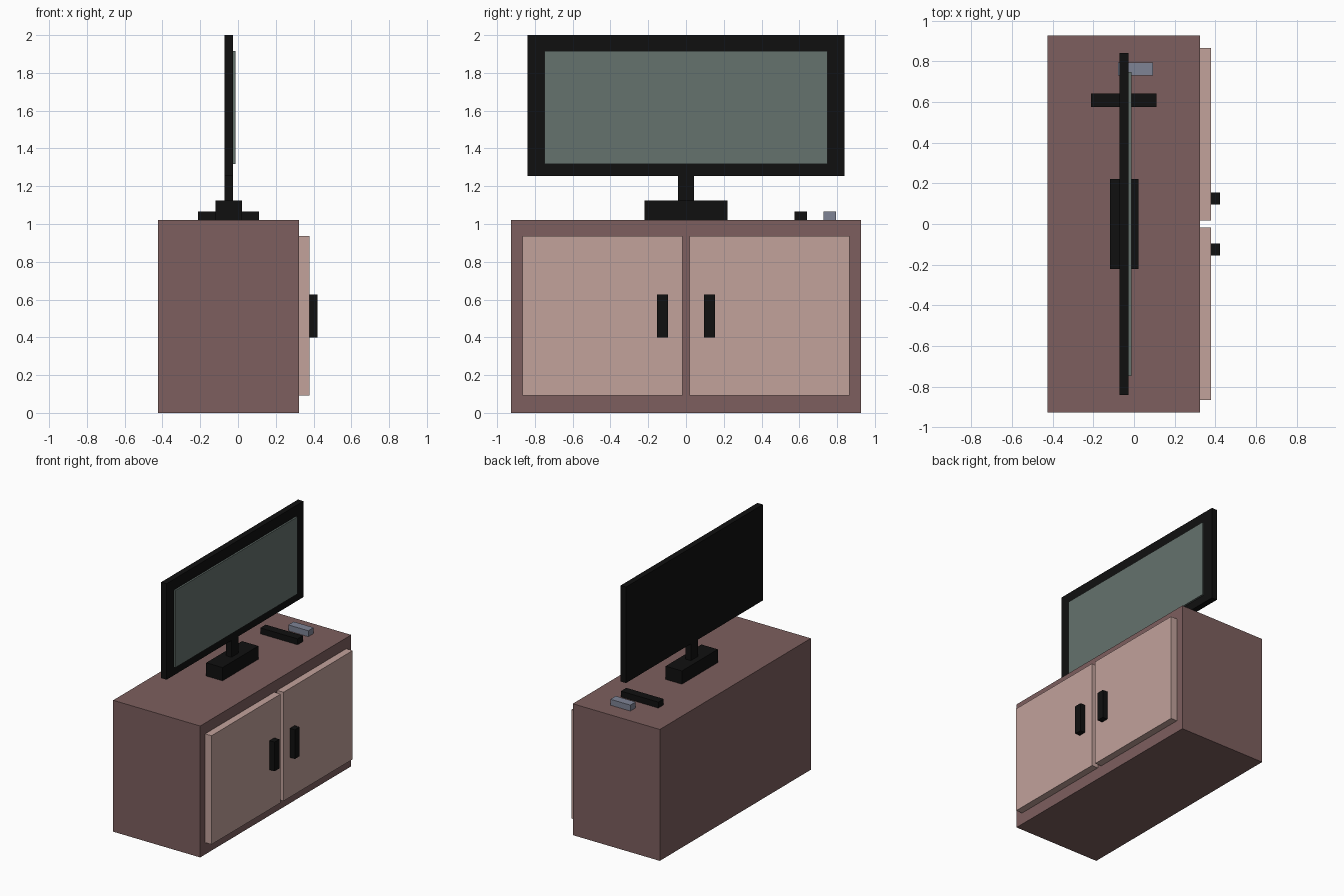
import bpy

if "Cube" in bpy.data.objects:
    bpy.data.objects.remove(bpy.data.objects["Cube"])


def material(name, r, g, b):
    m = bpy.data.materials.new(name)
    m.diffuse_color = (r, g, b, 1)
    m.use_nodes = True
    m.node_tree.nodes["Principled BSDF"].inputs["Base Color"].default_value = m.diffuse_color
    return m


wood = material("dark_wood", 0.205, 0.114, 0.112)
panel = material("light_wood", 0.54, 0.36, 0.33)
black = material("black_plastic", 0.005, 0.005, 0.005)
glass = material("screen_glass", 0.13, 0.168, 0.153)
blue = material("blue_grey", 0.21, 0.23, 0.30)


def box(name, mat, x, y, z):
    """Box spanning the given (min, max) range on each axis."""
    bpy.ops.mesh.primitive_cube_add(size=1)
    o = bpy.context.object
    o.name = name
    o.data.name = name
    for v in o.data.vertices:
        v.co = [r[0] if c < 0 else r[1] for c, r in zip(v.co, (x, y, z))]
    o.data.materials.append(mat)
    return o


# Cabinet
TOP = 1.021
box("cabinet", wood, (-0.424, 0.324), (-0.927, 0.927), (0, TOP))

# Pair of doors with handles, mirrored across y
for side, s in (("left", -1), ("right", 1)):
    door_y = sorted((s * 0.018, s * 0.866))
    handle_y = sorted((s * 0.096, s * 0.154))
    box(side + "_door", panel, (0.324, 0.379), door_y, (0.092, 0.937))
    box(side + "_handle", black, (0.379, 0.422), handle_y, (0.40, 0.627))

# Television: base, neck, body and screen
box("tv_base", black, (-0.119, 0.021), (-0.22, 0.22), (TOP, 1.124))
box("tv_neck", black, (-0.072, -0.026), (-0.043, 0.043), (1.124, 1.254))
box("tv_body", black, (-0.072, -0.026), (-0.84, 0.84), (1.254, 2.0))
box("tv_screen", glass, (-0.026, -0.013), (-0.748, 0.748), (1.317, 1.916))

# Small items on the cabinet top
box("remote_control", black, (-0.211, 0.11), (0.575, 0.641), (TOP, 1.067))
box("small_box", blue, (-0.078, 0.094), (0.729, 0.795), (TOP, 1.067))
